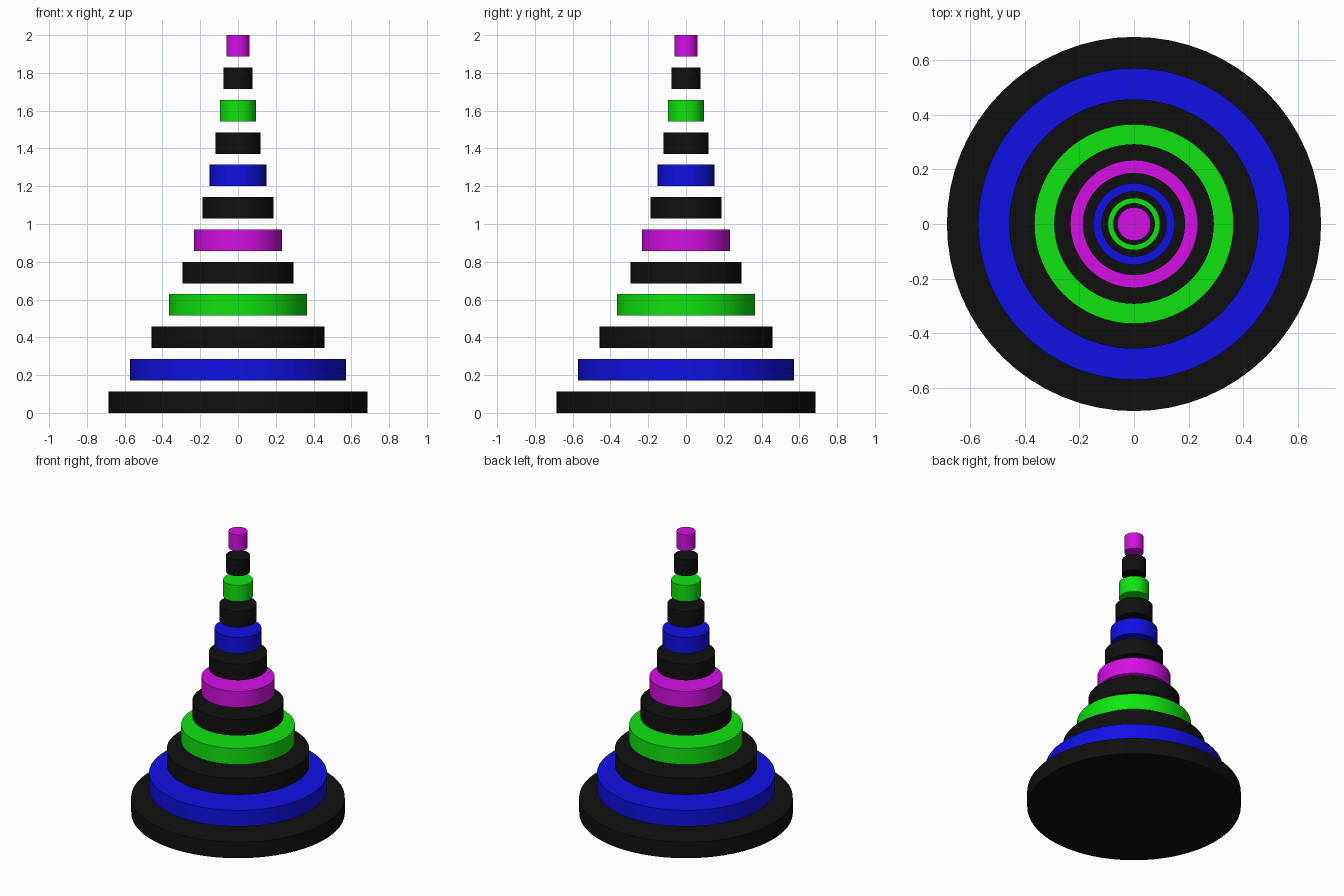
import bpy

if "Cube" in bpy.data.objects:
    bpy.data.objects.remove(bpy.data.objects["Cube"])


def material(name, rgb):
    m = bpy.data.materials.new(name)
    m.diffuse_color = (*rgb, 1.0)
    m.use_nodes = True
    m.node_tree.nodes["Principled BSDF"].inputs["Base Color"].default_value = m.diffuse_color
    return m


black = material("black", (0.005, 0.005, 0.005))
blue = material("blue", (0.005, 0.005, 0.78))
green = material("green", (0.005, 0.78, 0.005))
magenta = material("magenta", (0.65, 0.005, 0.78))
bright = [blue, green, magenta]

UNIT = 2 / 3.5            # twelve discs, 0.2 thick at 0.3 spacing, scaled to 2 high
THICK = 0.2 * UNIT
STEP = 0.3 * UNIT

# Floating stack of discs: wide base, then each one 0.8 times the last
for i in range(12):
    radius = UNIT * (1.2 if i == 0 else 0.8 ** (i - 1))
    bpy.ops.mesh.primitive_cylinder_add(
        vertices=64, radius=radius, depth=THICK,
        location=(0, 0, i * STEP + THICK / 2))
    disc = bpy.context.object
    disc.name = "base_disc" if i == 0 else f"disc_{i}"
    disc.data.materials.append(black if i % 2 == 0 else bright[(i // 2) % 3])
    bpy.ops.object.shade_smooth_by_angle()
